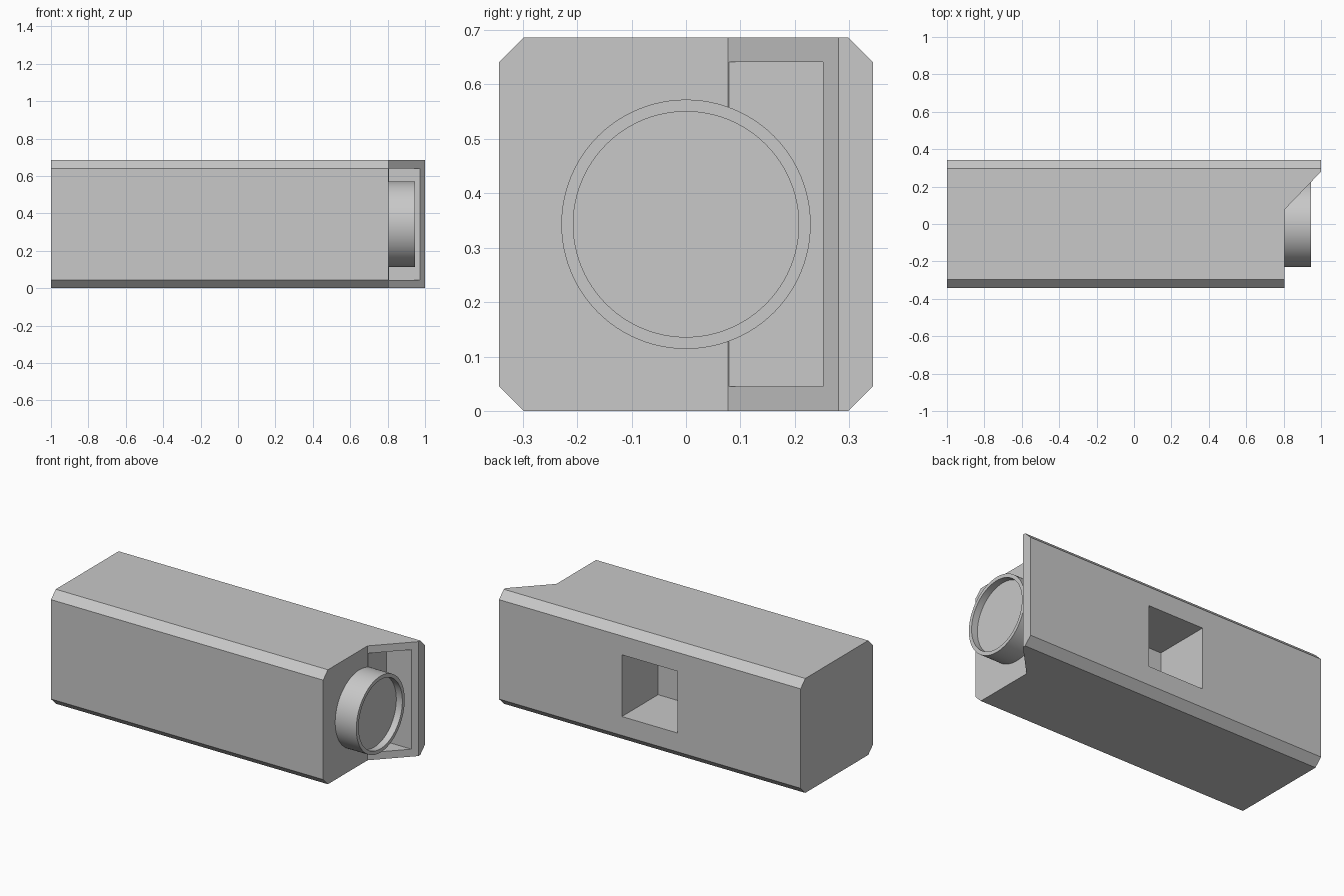
import bpy, bmesh, math
from mathutils import Vector

cube = bpy.data.objects.get("Cube")
if cube:
    bpy.data.objects.remove(cube, do_unlink=True)

HALF = 0.343      # half width, also the centre height
CHAMFER = 0.045
FACE_X = 0.805    # plane the lens ring stands on

grey = bpy.data.materials.new("light_grey")
grey.use_nodes = True
grey.diffuse_color = (0.58, 0.58, 0.58, 1)
grey.node_tree.nodes["Principled BSDF"].inputs["Base Color"].default_value = (0.58, 0.58, 0.58, 1)


def finish(name, bm):
    bmesh.ops.recalc_face_normals(bm, faces=bm.faces)
    mesh = bpy.data.meshes.new(name)
    bm.to_mesh(mesh)
    bm.free()
    mesh.materials.append(grey)
    obj = bpy.data.objects.new(name, mesh)
    bpy.context.collection.objects.link(obj)
    return obj


def prism(name, outline, depth):
    """Extrude a closed outline of 3D points along a vector."""
    bm = bmesh.new()
    face = bm.faces.new([bm.verts.new(p) for p in outline])
    new = bmesh.ops.extrude_face_region(bm, geom=[face])["geom"]
    bmesh.ops.translate(bm, vec=Vector(depth),
                        verts=[v for v in new if isinstance(v, bmesh.types.BMVert)])
    # extruding a lone face keeps it as the starting cap
    return finish(name, bm)


def box(name, x0, x1, y0, y1, z0, z1):
    return prism(name, [(x0, y0, z0), (x1, y0, z0), (x1, y1, z0), (x0, y1, z0)],
                 (0, 0, z1 - z0))


def activate(obj):
    bpy.ops.object.select_all(action='DESELECT')
    obj.select_set(True)
    bpy.context.view_layer.objects.active = obj


def cut(obj, cutter):
    mod = obj.modifiers.new("cut", 'BOOLEAN')
    mod.operation = 'DIFFERENCE'
    mod.solver = 'EXACT'
    mod.object = cutter
    activate(obj)
    bpy.ops.object.modifier_apply(modifier=mod.name)
    bpy.data.objects.remove(cutter, do_unlink=True)


# Housing: square bar with four chamfered long edges
inner = HALF - CHAMFER
section = []
for sy, sz in ((1, 1), (-1, 1), (-1, -1), (1, -1)):
    pair = [(-1, sy * HALF, HALF + sz * inner), (-1, sy * inner, HALF + sz * HALF)]
    section += pair if sy * sz > 0 else pair[::-1]
housing = prism("housing", section, (2, 0, 0))

# Slanted end that leaves a hood along the back
slope = 0.203 / 0.195
cut(housing, prism("hood_cutter",
                   [(FACE_X, -0.5, -0.1), (1.1, -0.5, -0.1),
                    (1.1, 0.077 + (1.1 - FACE_X) * slope, -0.1), (FACE_X, 0.077, -0.1)],
                   (0, 0, 1)))

# Hollow of the hood, leaving thin top, bottom and back walls
cut(housing, box("hollow_cutter", FACE_X + 0.002, 1.1, -0.1, 0.252,
                 CHAMFER, 2 * HALF - CHAMFER))

# Square pocket in the back, reaching the middle
cut(housing, box("pocket_cutter", -0.185, 0.185, 0, 0.5, HALF - 0.185, HALF + 0.185))

# Lens ring with a recessed glass disc, revolved about the long axis
bm = bmesh.new()
profile = [(FACE_X - 0.005, 0.229), (0.945, 0.229), (0.945, 0.207), (0.905, 0.207), (0.905, 0)]
verts = [bm.verts.new((x, 0, HALF + r)) for x, r in profile]
edges = [bm.edges.new(pair) for pair in zip(verts, verts[1:])]
bmesh.ops.spin(bm, geom=verts + edges, cent=(0, 0, HALF), axis=(1, 0, 0),
               angle=math.tau, steps=96, use_duplicate=False)
bmesh.ops.remove_doubles(bm, verts=bm.verts, dist=0.0001)
bmesh.ops.holes_fill(bm, edges=[e for e in bm.edges if e.is_boundary])
lens = finish("lens_ring", bm)
activate(lens)
bpy.ops.object.shade_smooth_by_angle(angle=math.radians(30))
